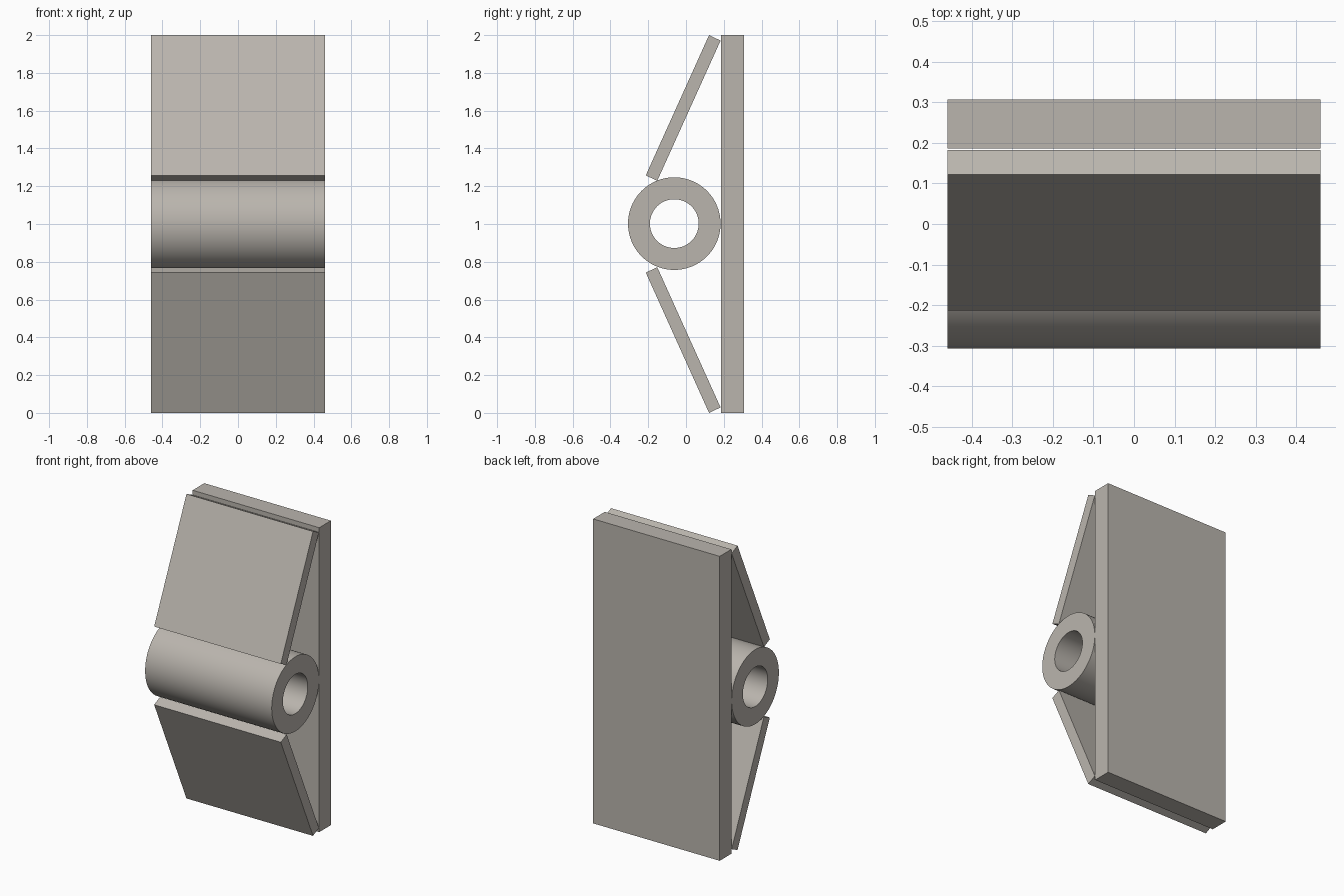
import bpy, bmesh, math

if "Cube" in bpy.data.objects:
    bpy.data.objects.remove(bpy.data.objects["Cube"])

HALF_W = 0.46   # half width along x
MID_Z = 1.0     # the side profile mirrors about this height

grey = bpy.data.materials.new("warm_grey")
grey.diffuse_color = (0.49, 0.46, 0.42, 1)
grey.use_nodes = True
grey.node_tree.nodes["Principled BSDF"].inputs["Base Color"].default_value = grey.diffuse_color


def finish(name, bm):
    bmesh.ops.recalc_face_normals(bm, faces=bm.faces)
    mesh = bpy.data.meshes.new(name)
    bm.to_mesh(mesh)
    bm.free()
    mesh.materials.append(grey)
    obj = bpy.data.objects.new(name, mesh)
    bpy.context.collection.objects.link(obj)
    return obj


def extrude_profile(name, points):
    """Extrude a closed (y, z) profile across the full width."""
    bm = bmesh.new()
    face = bm.faces.new([bm.verts.new((-HALF_W, y, z)) for y, z in points])
    out = bmesh.ops.extrude_face_region(bm, geom=[face])
    verts = [g for g in out["geom"] if isinstance(g, bmesh.types.BMVert)]
    bmesh.ops.translate(bm, verts=verts, vec=(2 * HALF_W, 0, 0))
    return finish(name, bm)


def tube(name, y, z, outer, inner, sides=96):
    """Hollow cylinder lying along x."""
    section = [(-HALF_W, outer), (HALF_W, outer), (HALF_W, inner), (-HALF_W, inner)]
    bm = bmesh.new()
    rings = []
    for i in range(sides):
        a = 2 * math.pi * i / sides
        rings.append([bm.verts.new((x, y + r * math.cos(a), z + r * math.sin(a)))
                      for x, r in section])
    for i in range(sides):
        p, q = rings[i], rings[(i + 1) % sides]
        for k in range(4):
            n = (k + 1) % 4
            bm.faces.new((p[k], p[n], q[n], q[k]))
    return finish(name, bm)


# Upright back board
extrude_profile("back_board", [(0.186, 0), (0.307, 0), (0.307, 2), (0.186, 2)])

# Slanted plates, mirrored above and below the tube
plate = [(0.122, 1.0), (0.183, 0.971), (-0.152, 0.229), (-0.213, 0.257)]
for name, side in (("upper_plate", 1), ("lower_plate", -1)):
    extrude_profile(name, [(y, MID_Z + side * h) for y, h in plate])

# Central hollow tube, smooth round walls with sharp rims
roller = tube("tube", -0.062, MID_Z + 0.002, 0.245, 0.129)
bpy.context.view_layer.objects.active = roller
roller.select_set(True)
bpy.ops.object.shade_smooth_by_angle(angle=math.radians(30))
